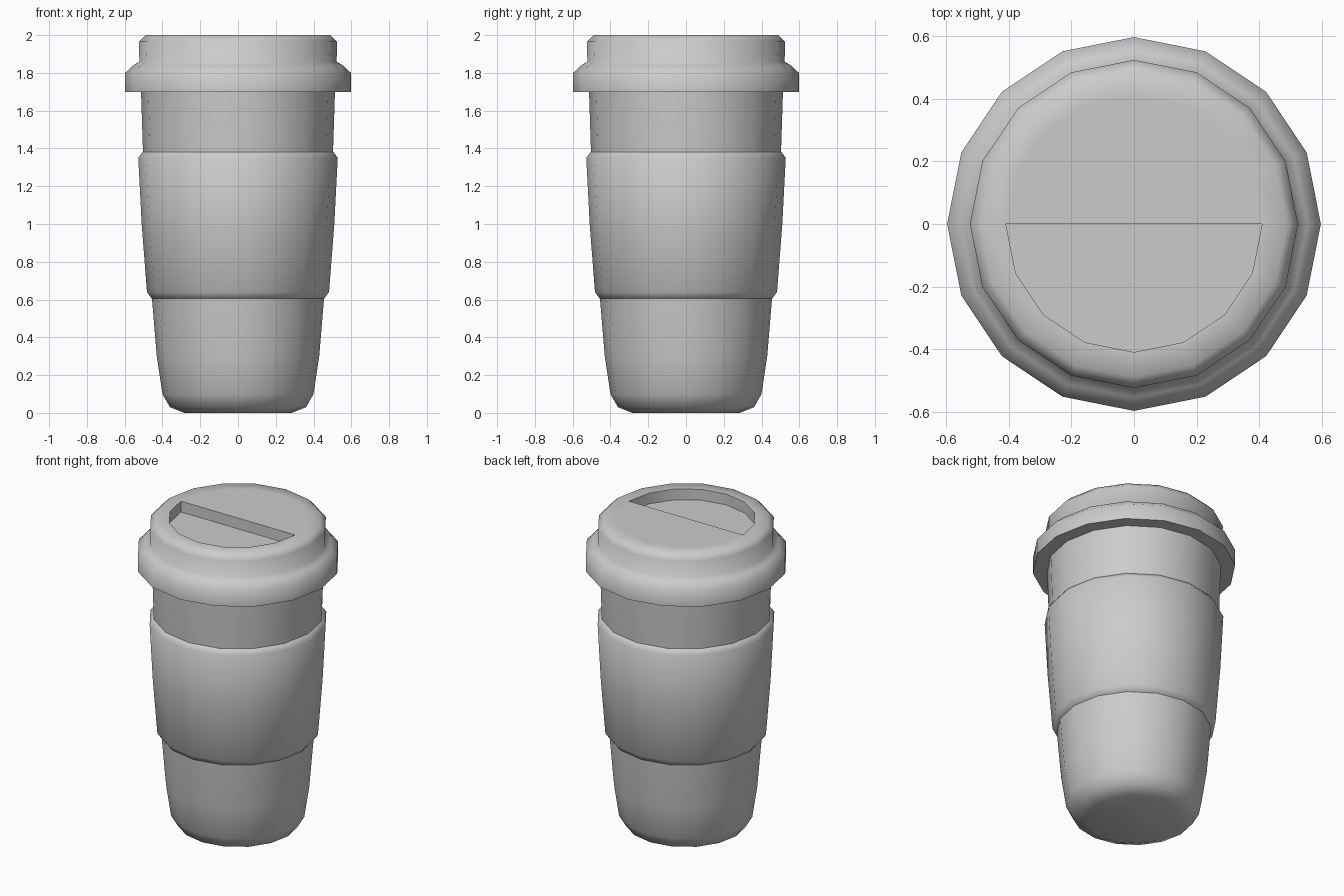
import bpy
import bmesh
import math

if "Cube" in bpy.data.objects:
    bpy.data.objects.remove(bpy.data.objects["Cube"])

SIDES = 16

grey = bpy.data.materials.new("plain_grey")
grey.diffuse_color = (0.6, 0.6, 0.6, 1.0)
grey.use_nodes = True
grey.node_tree.nodes["Principled BSDF"].inputs["Base Color"].default_value = grey.diffuse_color


def lathe(bm, profile, closed=False):
    """Spin (radius, z) points round the z axis; returns the vertex rings."""
    rings = []
    for r, z in profile:
        rings.append([bm.verts.new((r * math.cos(2 * math.pi * i / SIDES),
                                    r * math.sin(2 * math.pi * i / SIDES), z))
                      for i in range(SIDES)])
    pairs = list(zip(rings, rings[1:]))
    if closed:
        pairs.append((rings[-1], rings[0]))
    for a, b in pairs:
        for i in range(SIDES):
            j = (i + 1) % SIDES
            bm.faces.new((a[i], a[j], b[j], b[i]))
    return rings


def finish(bm, name):
    bmesh.ops.recalc_face_normals(bm, faces=bm.faces[:])
    mesh = bpy.data.meshes.new(name)
    bm.to_mesh(mesh)
    bm.free()
    mesh.materials.append(grey)
    obj = bpy.data.objects.new(name, mesh)
    bpy.context.collection.objects.link(obj)
    bpy.ops.object.select_all(action='DESELECT')
    obj.select_set(True)
    bpy.context.view_layer.objects.active = obj
    bpy.ops.object.shade_smooth_by_angle(angle=math.radians(60))


# Tapered cup with rounded foot
bm = bmesh.new()
rings = lathe(bm, [(0.285, 0.0), (0.36, 0.03), (0.40, 0.10), (0.43, 0.30),
                   (0.456, 0.61), (0.503, 1.38), (0.514, 1.72)])
bm.faces.new(rings[0])
bm.faces.new(rings[-1])
finish(bm, "cup")

# Grip sleeve, its inner wall buried in the cup
bm = bmesh.new()
lathe(bm, [(0.435, 0.595), (0.456, 0.605), (0.482, 0.64), (0.51, 1.0),
           (0.528, 1.35), (0.504, 1.382), (0.48, 1.39)], closed=True)
finish(bm, "sleeve")

# Lid with wide rim and raised crown
bm = bmesh.new()
rings = lathe(bm, [(0.50, 1.70), (0.598, 1.70), (0.598, 1.80), (0.555, 1.84),
                   (0.522, 1.86), (0.525, 1.965), (0.49, 2.0), (0.41, 2.0)])
bm.faces.new(rings[0])
top = rings[-1]
half = SIDES // 2
bm.faces.new(top[:half + 1])
# Half-moon drinking recess on the front half
rim = top[half:] + [top[0]]
floor = [bm.verts.new((v.co.x, v.co.y, 1.93)) for v in rim]
n = len(rim)
for i in range(n):
    j = (i + 1) % n
    bm.faces.new((rim[i], rim[j], floor[j], floor[i]))
bm.faces.new(floor)
finish(bm, "lid")
